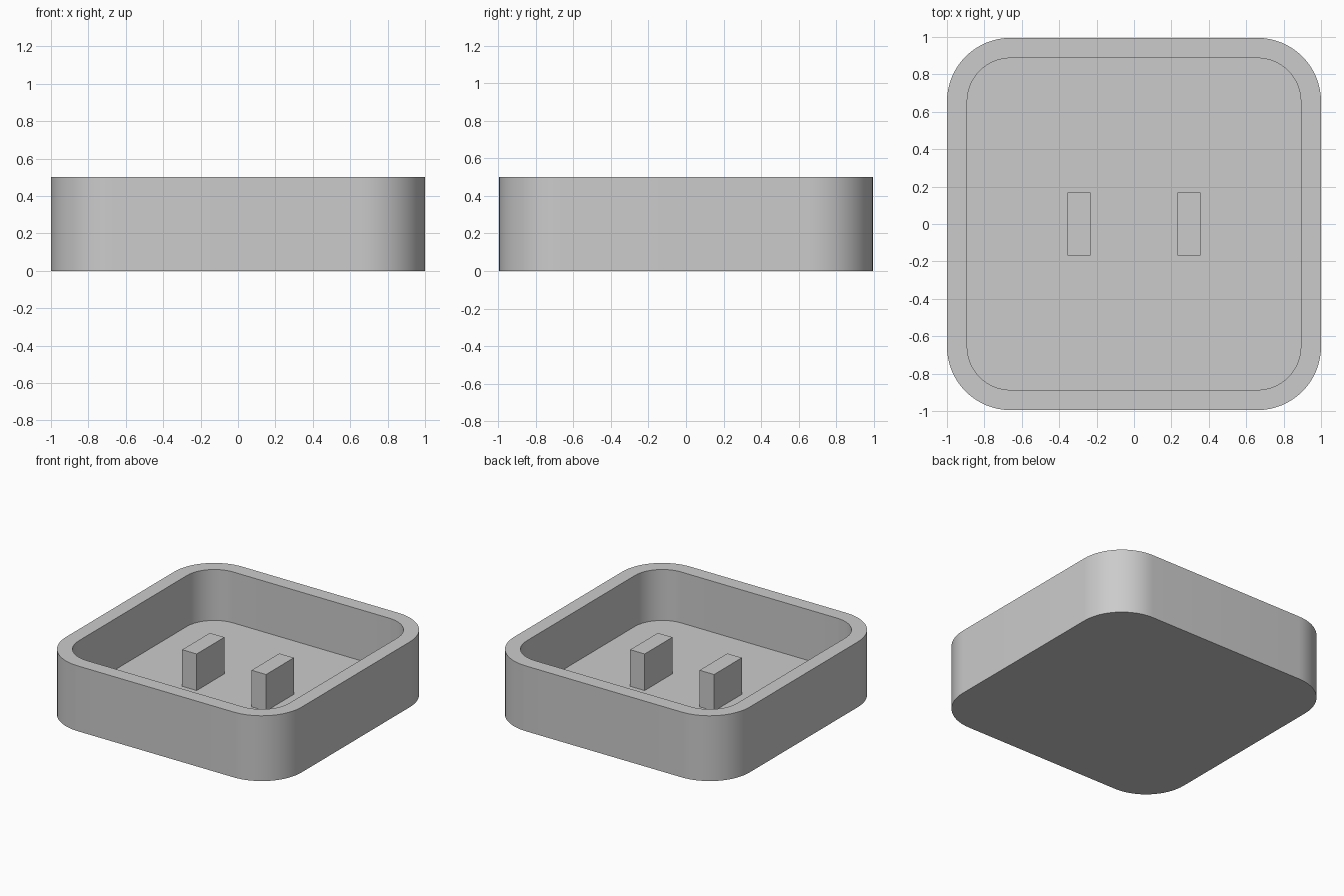
import bpy
import bmesh
from math import cos, sin, pi, radians

cube = bpy.data.objects.get("Cube")
if cube:
    bpy.data.objects.remove(cube, do_unlink=True)

HALF_X, HALF_Y, HEIGHT = 1.0, 0.995, 0.5
WALL, FLOOR, RADIUS = 0.108, 0.11, 0.34
POST_SIZE, POST_X = (0.123, 0.336, 0.28), 0.294
SEGMENTS = 16

grey = bpy.data.materials.new("plain grey")
grey.use_nodes = True
grey.diffuse_color = (0.6, 0.6, 0.6, 1)
grey.node_tree.nodes["Principled BSDF"].inputs["Base Color"].default_value = grey.diffuse_color


def add_object(name, bm):
    bmesh.ops.recalc_face_normals(bm, faces=bm.faces)
    mesh = bpy.data.meshes.new(name)
    bm.to_mesh(mesh)
    bm.free()
    mesh.materials.append(grey)
    obj = bpy.data.objects.new(name, mesh)
    bpy.context.collection.objects.link(obj)
    return obj


def rounded_ring(bm, inset, z):
    """Vertices of a rounded rectangle, concentric with the outer wall."""
    cx, cy, r = HALF_X - RADIUS, HALF_Y - RADIUS, RADIUS - inset
    verts = []
    for corner, (sx, sy) in enumerate([(1, 1), (-1, 1), (-1, -1), (1, -1)]):
        for i in range(SEGMENTS + 1):
            a = (corner + i / SEGMENTS) * pi / 2
            verts.append(bm.verts.new((sx * cx + r * cos(a), sy * cy + r * sin(a), z)))
    return verts


# Tray: outer wall, rim, inner wall, closed by the base and the floor
bm = bmesh.new()
rings = [rounded_ring(bm, inset, z) for inset, z in
         [(0, 0), (0, HEIGHT), (WALL, HEIGHT), (WALL, FLOOR)]]
for low, high in zip(rings, rings[1:]):
    for i in range(len(low)):
        j = (i + 1) % len(low)
        bm.faces.new((low[i], low[j], high[j], high[i]))
bm.faces.new(rings[0])
bm.faces.new(rings[-1])
tray = add_object("tray", bm)
bpy.ops.object.select_all(action="DESELECT")
tray.select_set(True)
bpy.context.view_layer.objects.active = tray
bpy.ops.object.shade_smooth_by_angle(angle=radians(30))

# Two upright posts standing on the tray floor
for name, side in (("left_post", 1), ("right_post", -1)):
    bm = bmesh.new()
    bmesh.ops.create_cube(bm, size=1)
    bmesh.ops.scale(bm, vec=POST_SIZE, verts=bm.verts)
    bmesh.ops.translate(bm, vec=(side * POST_X, 0, FLOOR + POST_SIZE[2] / 2), verts=bm.verts)
    add_object(name, bm)
